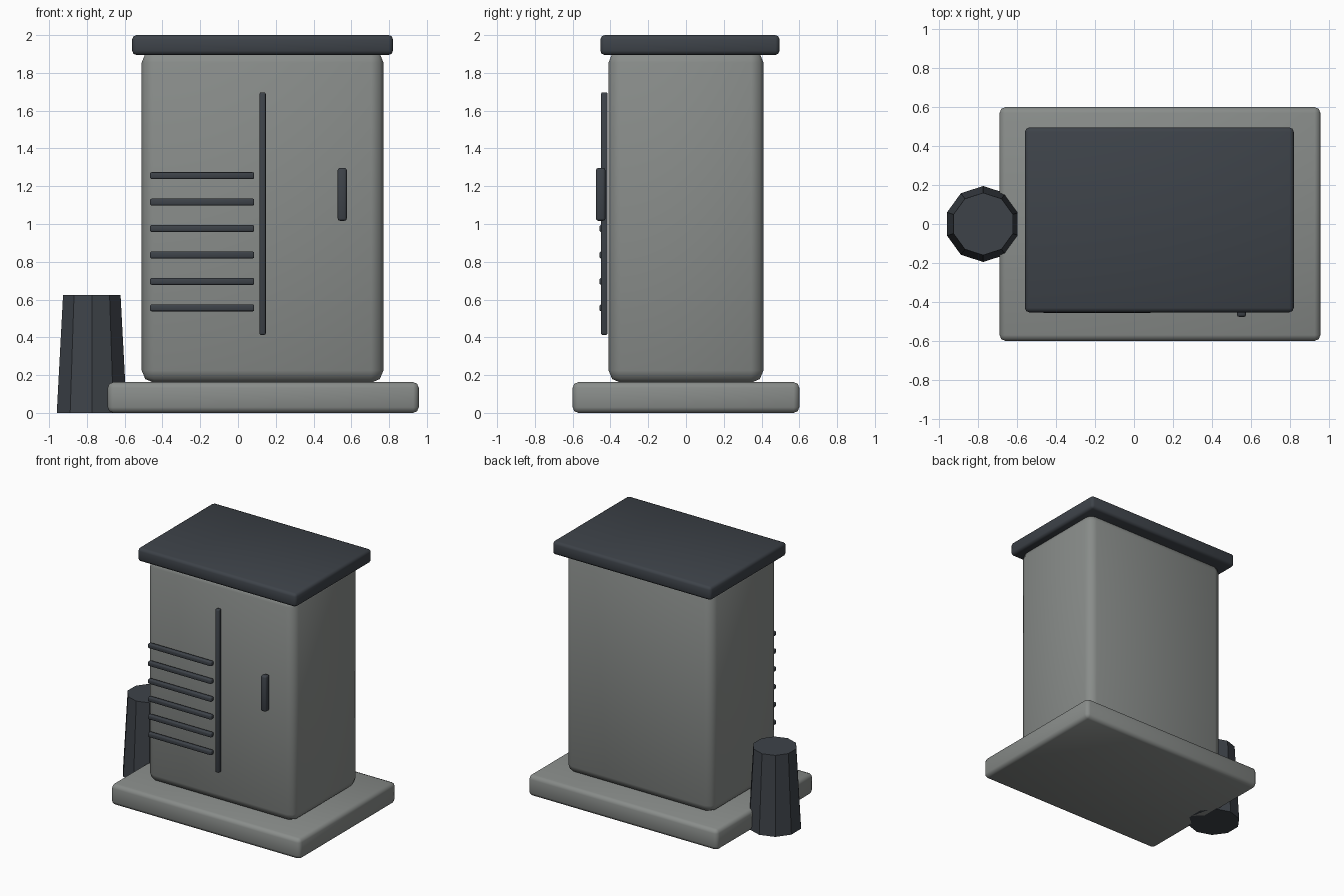
import bpy

if "Cube" in bpy.data.objects:
    bpy.data.objects.remove(bpy.data.objects["Cube"])


def material(name, rgb):
    m = bpy.data.materials.new(name)
    m.diffuse_color = (*rgb, 1.0)
    m.use_nodes = True
    m.node_tree.nodes["Principled BSDF"].inputs["Base Color"].default_value = m.diffuse_color
    return m


GREY = material("cabinet grey", (0.25, 0.265, 0.255))
DARK = material("dark slate", (0.047, 0.055, 0.066))


def box(name, xr, yr, zr, bevel, mat, segments=2):
    """Rounded box given by its min/max on each axis."""
    centre = [(a + b) / 2 for a, b in (xr, yr, zr)]
    bpy.ops.mesh.primitive_cube_add(size=1, location=centre)
    ob = bpy.context.object
    ob.name = name
    ob.scale = [b - a for a, b in (xr, yr, zr)]
    bpy.ops.object.transform_apply(location=False, rotation=False, scale=True)
    mod = ob.modifiers.new("rounded edges", 'BEVEL')
    mod.width = bevel
    mod.segments = segments
    bpy.ops.object.modifier_apply(modifier=mod.name)
    ob.data.materials.append(mat)
    bpy.ops.object.shade_smooth_by_angle(angle=0.85)
    return ob


# Plinth, cabinet body and overhanging lid
box("base_plinth", (-0.69, 0.957), (-0.6, 0.6), (0, 0.163), 0.03, GREY)
box("cabinet_body", (-0.51, 0.77), (-0.41, 0.41), (0.16, 1.92), 0.065, GREY)
box("lid", (-0.56, 0.82), (-0.453, 0.495), (1.895, 2.0), 0.022, DARK)

# Door seam and handle
box("door_seam", (0.114, 0.147), (-0.45, -0.415), (0.413, 1.697), 0.008, DARK)
box("door_handle", (0.528, 0.576), (-0.477, -0.427), (1.017, 1.297), 0.012, DARK)

# Vent slats
for i in range(6):
    z = 0.556 + 0.14 * i
    box(f"vent_slat_{i + 1}", (-0.466, 0.086), (-0.458, -0.424),
        (z - 0.018, z + 0.018), 0.008, DARK)

# Tapered ten-sided post beside the plinth
bpy.ops.mesh.primitive_cone_add(vertices=10, radius1=0.195, radius2=0.16,
                                depth=0.625, location=(-0.774, 0, 0.3125))
post = bpy.context.object
post.name = "side_post"
post.data.materials.append(DARK)
